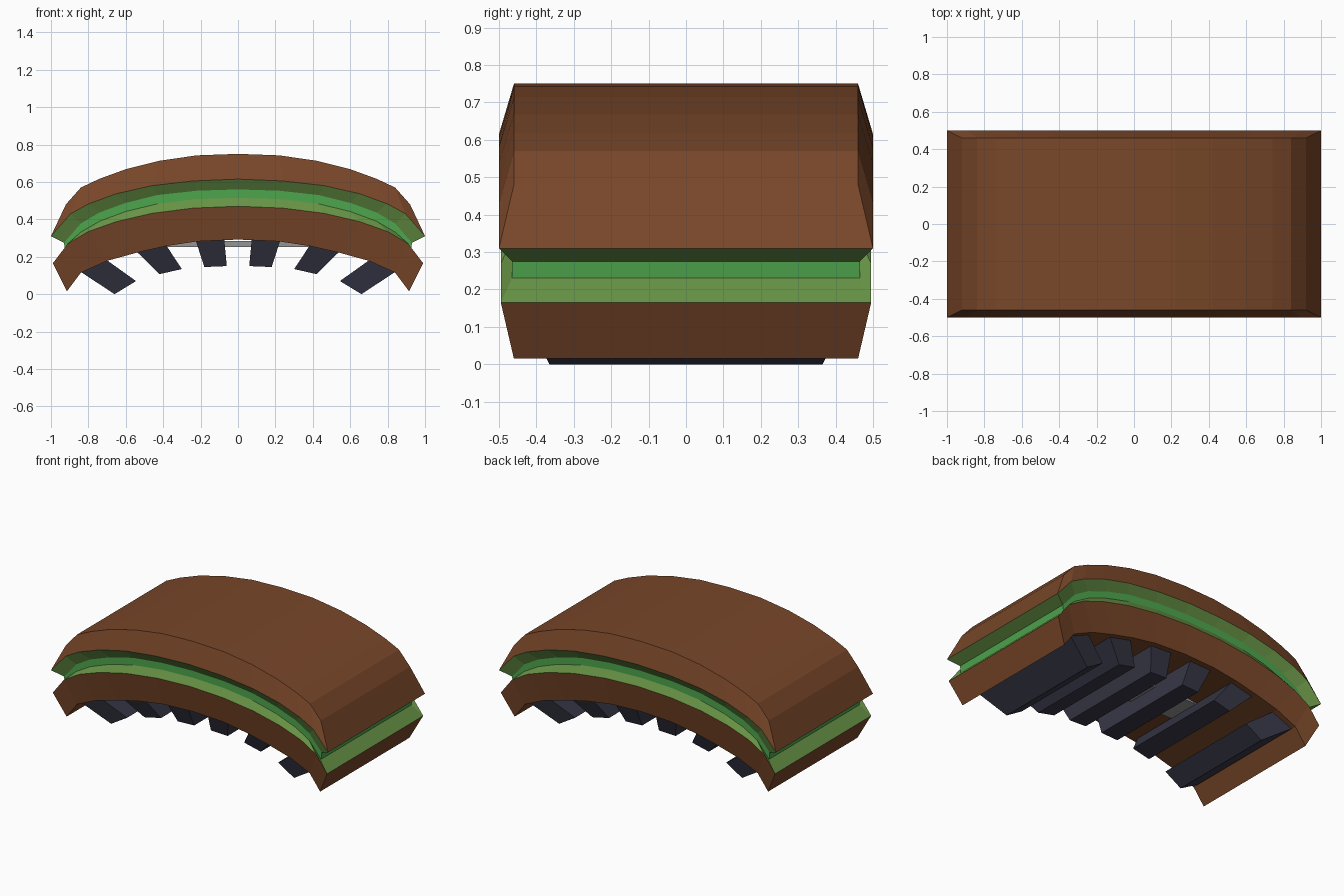
import bpy, bmesh

if "Cube" in bpy.data.objects:
    bpy.data.objects.remove(bpy.data.objects["Cube"])


def material(name, rgb):
    m = bpy.data.materials.new(name)
    m.diffuse_color = (*rgb, 1)
    m.use_nodes = True
    m.node_tree.nodes["Principled BSDF"].inputs["Base Color"].default_value = m.diffuse_color
    return m


BROWN = material("brown", (0.19, 0.062, 0.022))
OLIVE = material("olive green", (0.135, 0.29, 0.06))
GREEN = material("bright green", (0.075, 0.38, 0.075))
NAVY = material("dark navy", (0.038, 0.038, 0.062))
GREY = material("grey", (0.3, 0.3, 0.3))


def finish(name, bm, mats):
    bmesh.ops.recalc_face_normals(bm, faces=bm.faces)
    me = bpy.data.meshes.new(name)
    bm.to_mesh(me)
    bm.free()
    for m in mats:
        me.materials.append(m)
    ob = bpy.data.objects.new(name, me)
    bpy.context.collection.objects.link(ob)
    return ob


# Arched body: half profiles (x, z) from the crown to the end, with half depth, top to bottom
LAYERS = [
    (0.46, [(0, .75), (.22, .742), (.42, .713), (.6, .668), (.74, .617), (.84, .57), (.92, .48)]),
    (0.50, [(0, .615), (.24, .605), (.46, .58), (.65, .537), (.8, .482), (.895, .43), (1, .31)]),
    (0.465, [(0, .56), (.22, .553), (.43, .53), (.6, .488), (.74, .437), (.84, .378), (.93, .275)]),
    (0.465, [(0, .515), (.22, .508), (.43, .483), (.6, .442), (.74, .39), (.84, .332), (.925, .23)]),
    (0.495, [(0, .47), (.24, .46), (.46, .432), (.65, .388), (.8, .335), (.91, .27), (.99, .165)]),
    (0.46, [(0, .292), (.22, .282), (.39, .256), (.54, .222), (.70, .178), (.84, .115), (.915, .015)]),
]
BAND_MATERIALS = [0, 1, 2, 1, 0]

bm = bmesh.new()
rings = []
for half_y, pts in LAYERS:
    arc = [(-x, z) for x, z in reversed(pts[1:])] + pts
    front = [bm.verts.new((x, -half_y, z)) for x, z in arc]
    back = [bm.verts.new((x, half_y, z)) for x, z in arc]
    rings.append((front, back))

# Side bands between neighbouring layers
for (f0, b0), (f1, b1), mat in zip(rings, rings[1:], BAND_MATERIALS):
    loop0, loop1 = f0 + b0[::-1], f1 + b1[::-1]
    n = len(loop0)
    for i in range(n):
        j = (i + 1) % n
        bm.faces.new((loop0[i], loop0[j], loop1[j], loop1[i])).material_index = mat

# Curved top and curved underside
for f, b in (rings[0], rings[-1]):
    for i in range(len(f) - 1):
        bm.faces.new((f[i], f[i + 1], b[i + 1], b[i]))
finish("arched_body", bm, [BROWN, OLIVE, GREEN])

# Tapered slats under the arch: two root points, then two tip points
SLATS = [
    [(.23, .30), (.075, .31), (.06, .15), (.18, .145)],
    [(.55, .235), (.39, .27), (.30, .134), (.42, .107)],
    [(.85, .125), (.72, .195), (.545, .07), (.66, 0)],
]
for k, section in enumerate(SLATS):
    for side, label in ((-1, "left"), (1, "right")):
        bm = bmesh.new()
        ends = []
        for s in (-1, 1):
            ends.append([bm.verts.new((side * x, s * (.43 if i < 2 else .365), z))
                         for i, (x, z) in enumerate(section)])
        a, b = ends
        bm.faces.new(a)
        bm.faces.new(b)
        for i in range(4):
            j = (i + 1) % 4
            bm.faces.new((a[i], a[j], b[j], b[i]))
        finish(f"slat_{label}_{k + 1}", bm, [NAVY])

# Small flat plate between the slats
bm = bmesh.new()
bmesh.ops.create_cube(bm, size=1)
for v in bm.verts:
    v.co.x *= .76
    v.co.y *= .22
    v.co.z = v.co.z * .034 + .268
finish("centre_plate", bm, [GREY])
